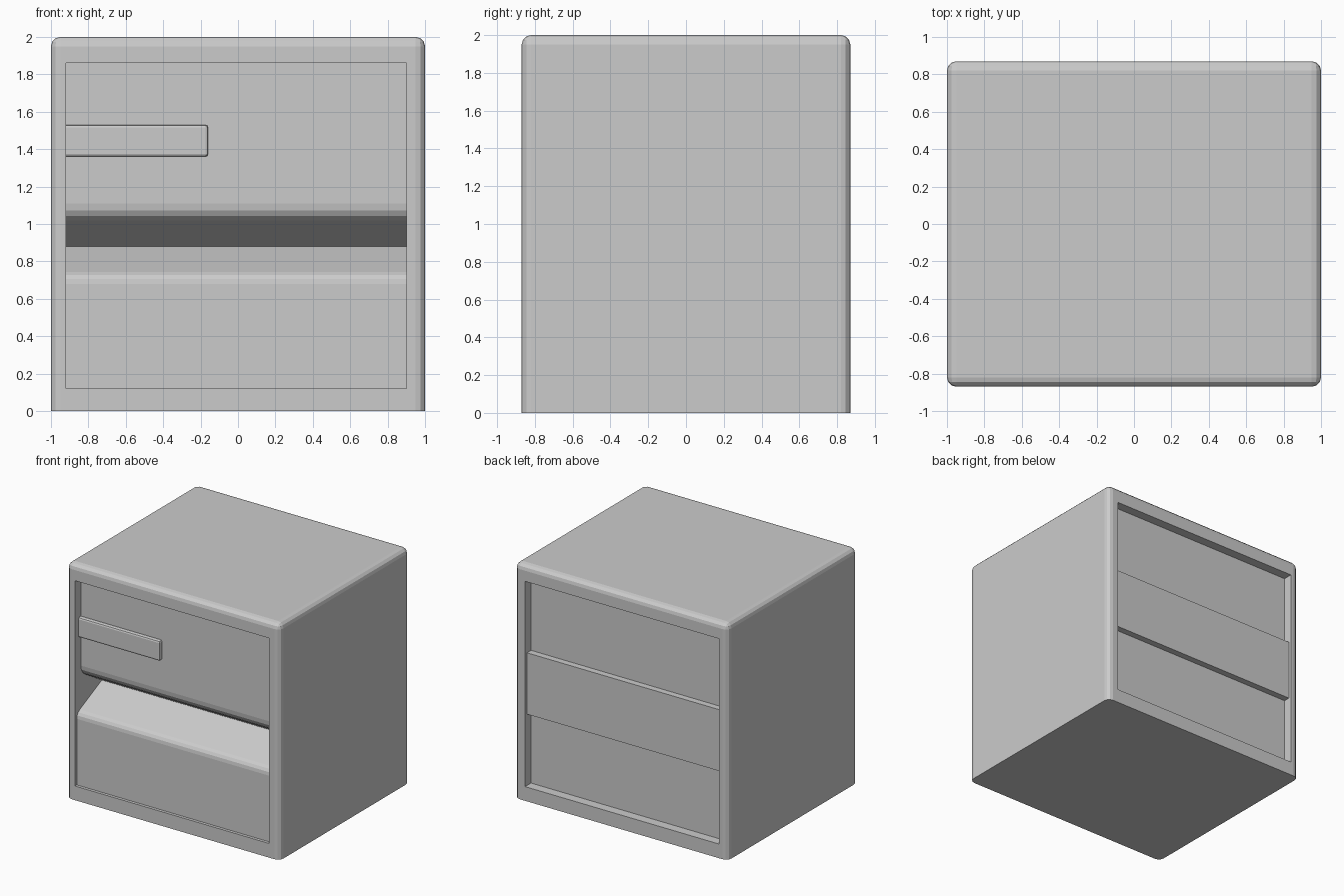
import bpy, bmesh
from mathutils import Vector

if "Cube" in bpy.data.objects:
    bpy.data.objects.remove(bpy.data.objects["Cube"])

HALF_Y = 0.87
X0, X1, Z0, Z1 = -0.92, 0.90, 0.12, 1.86   # opening limits
FRONT = -HALF_Y


def make_object(name, bm):
    bmesh.ops.recalc_face_normals(bm, faces=bm.faces)
    mesh = bpy.data.meshes.new(name)
    bm.to_mesh(mesh)
    bm.free()
    ob = bpy.data.objects.new(name, mesh)
    bpy.context.collection.objects.link(ob)
    return ob


def box(name, x, y, z, bevel=0, segments=3, keep=None):
    """Box from ranges; keep(edge midpoint) picks the edges to round."""
    bm = bmesh.new()
    bmesh.ops.create_cube(bm, size=1)
    for v in bm.verts:
        v.co = Vector([r[0] if c < 0 else r[1] for c, r in zip(v.co, (x, y, z))])
    if bevel:
        edges = [e for e in bm.edges if keep((e.verts[0].co + e.verts[1].co) / 2)]
        bmesh.ops.bevel(bm, geom=edges, offset=bevel, segments=segments,
                        profile=0.5, affect='EDGES')
    return make_object(name, bm)


def fillet(a, corner, b, t, n=3):
    """Points of a rounded corner, starting t away from it on each side."""
    a, c, b = Vector(a), Vector(corner), Vector(b)
    p, q = c + (a - c).normalized() * t, c + (b - c).normalized() * t
    ts = [i / n for i in range(n + 1)]
    return [tuple(p * (1 - s) ** 2 + c * 2 * s * (1 - s) + q * s * s) for s in ts]


def extrude_profile(name, pts):
    """Extrude a (y, z) outline across the width of the opening."""
    bm = bmesh.new()
    face = bm.faces.new([bm.verts.new((X0, y, z)) for y, z in pts])
    res = bmesh.ops.extrude_face_region(bm, geom=[face])
    moved = [g for g in res['geom'] if isinstance(g, bmesh.types.BMVert)]
    bmesh.ops.translate(bm, vec=(X1 - X0, 0, 0), verts=moved)
    return make_object(name, bm)


# Cabinet shell: rounded everywhere except around the base
shell = box("cabinet_shell", (-1, 1), (-HALF_Y, HALF_Y), (0, 2), 0.05, 3,
            lambda m: m.z > 0.01)

# Front and back pockets
for name, y in (("front_cutter", (-1, FRONT + 0.42)), ("back_cutter", (HALF_Y - 0.08, 1))):
    cutter = box(name, (X0, X1), y, (Z0, Z1))
    cutter.hide_render = True
    mod = shell.modifiers.new(name, 'BOOLEAN')
    mod.operation, mod.solver, mod.object = 'DIFFERENCE', 'EXACT', cutter
    bpy.context.view_layer.objects.active = shell
    bpy.ops.object.modifier_apply(modifier=mod.name)
    bpy.data.objects.remove(cutter)

# Drawer fronts: sloped lips meet in a V-shaped finger groove
back = FRONT + 0.42
apex = (FRONT + 0.36, 0.88)
up, low = FRONT + 0.08, FRONT + 0.025
extrude_profile("upper_drawer", [(back, 0.88), (back, Z1), (up, Z1)]
                + fillet((up, Z1), (up, 1.05), apex, 0.06) + [apex])
extrude_profile("lower_drawer", [(back, 0.88), (back, Z0), (low, Z0)]
                + fillet((low, Z0), (low, 0.725), apex, 0.045) + [apex])

# Bar handle on the upper drawer
box("handle", (X0, -0.16), (FRONT + 0.048, up + 0.01), (1.36, 1.53), 0.015, 2,
    lambda m: m.y < up and m.x > X0 + 0.01)

# Rail across the back
box("back_rail", (X0, X1), (HALF_Y - 0.09, HALF_Y - 0.025), (0.725, 1.245))
